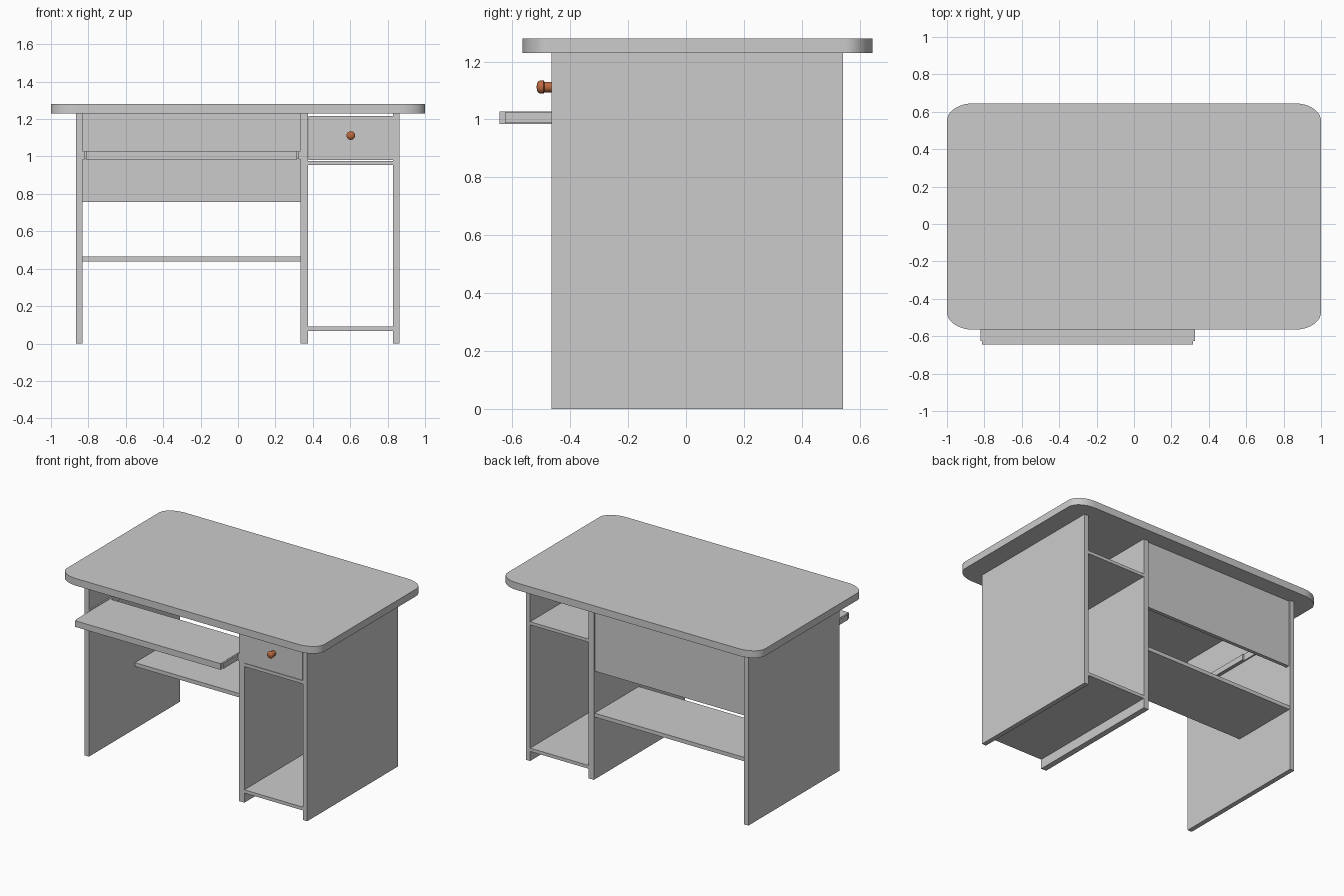
import bpy, bmesh, math
from mathutils import Matrix

if "Cube" in bpy.data.objects:
    bpy.data.objects.remove(bpy.data.objects["Cube"])


def mesh_object(name, bm):
    bmesh.ops.recalc_face_normals(bm, faces=bm.faces[:])
    me = bpy.data.meshes.new(name)
    bm.to_mesh(me)
    bm.free()
    ob = bpy.data.objects.new(name, me)
    bpy.context.collection.objects.link(ob)
    return ob


def board(name, x, y, z):
    """Box given by its (min, max) range on each axis."""
    bm = bmesh.new()
    bmesh.ops.create_cube(bm, size=1)
    for v in bm.verts:
        v.co = [(r[0] + r[1]) / 2 + c * (r[1] - r[0]) for r, c in zip((x, y, z), v.co)]
    return mesh_object(name, bm)


def smooth(ob, angle=30):
    bpy.ops.object.select_all(action='DESELECT')
    ob.select_set(True)
    bpy.context.view_layer.objects.active = ob
    bpy.ops.object.shade_smooth_by_angle(angle=math.radians(angle))


FRONT, BACK, TOP = -0.465, 0.543, 1.23

# Desktop with elliptical corners
bm = bmesh.new()
rx, ry, steps = 0.14, 0.095, 12
x0, y0, y1 = 1 - rx, -0.565 + ry, 0.645 - ry
ring = []
for q, (cx, cy) in enumerate([(x0, y1), (-x0, y1), (-x0, y0), (x0, y0)]):
    for i in range(steps + 1):
        a = math.pi / 2 * (q + i / steps)
        ring.append(bm.verts.new((cx + rx * math.cos(a), cy + ry * math.sin(a), TOP)))
face = bm.faces.new(ring)
ext = bmesh.ops.extrude_face_region(bm, geom=[face], use_keep_orig=True)
for g in ext['geom']:
    if isinstance(g, bmesh.types.BMVert):
        g.co.z = 1.28
smooth(mesh_object("desktop", bm))

# Upright panels
for name, xr in (("left_panel", (-0.865, -0.832)),
                 ("middle_panel", (0.335, 0.375)),
                 ("right_panel", (0.83, 0.863))):
    board(name, xr, (FRONT, BACK), (0, TOP))

# Back panel and foot shelf between left and middle panels
board("back_panel", (-0.832, 0.335), (0.505, 0.53), (0.757, TOP))
board("foot_shelf", (-0.832, 0.335), (0.045, 0.535), (0.438, 0.465))

# Cabinet shelves
board("cabinet_bottom_shelf", (0.375, 0.83), (FRONT, BACK), (0.067, 0.09))
board("drawer_shelf", (0.375, 0.83), (FRONT, BACK), (0.955, 0.977))

# Drawer: front plus open box
board("drawer_front", (0.377, 0.828), (FRONT, FRONT + 0.025), (0.98, 1.217))
board("drawer_floor", (0.385, 0.82), (-0.44, 0.15), (0.98, 0.99))
board("drawer_back", (0.385, 0.82), (0.14, 0.15), (0.99, 1.17))
for side, xa in (("left", 0.385), ("right", 0.81)):
    board("drawer_side_" + side, (xa, xa + 0.01), (-0.44, 0.14), (0.99, 1.17))

# Keyboard tray and its sliding rails
board("keyboard_tray", (-0.813, 0.315), (-0.645, -0.25), (0.985, 1.028))
for side, wall, d in (("left", -0.832, 1), ("right", 0.335, -1)):
    span = lambda a, b: sorted((wall + d * a, wall + d * b))
    board("fixed_rail_" + side, span(0, 0.01), (FRONT, 0.5), (0.983, 1.03))
    board("sliding_rail_" + side, span(0.01, 0.02), (-0.625, 0.1), (0.987, 1.026))

# Drawer knob: lathed profile of (radius, distance from the drawer)
profile = [(0, 0), (0.018, 0), (0.018, 0.024), (0.023, 0.027), (0.023, 0.039),
           (0.019, 0.046), (0.011, 0.050), (0, 0.051)]
bm = bmesh.new()
verts = [bm.verts.new((r, 0, h)) for r, h in profile]
edges = [bm.edges.new(p) for p in zip(verts, verts[1:])]
bmesh.ops.spin(bm, geom=verts + edges, axis=(0, 0, 1), cent=(0, 0, 0),
               angle=2 * math.pi, steps=24)
bmesh.ops.remove_doubles(bm, verts=bm.verts[:], dist=1e-5)
bm.transform(Matrix.Translation((0.603, FRONT, 1.112)) @ Matrix.Rotation(math.pi / 2, 4, 'X'))
knob = mesh_object("drawer_knob", bm)
smooth(knob, 35)
mat = bpy.data.materials.new("knob_copper")
mat.diffuse_color = (0.50, 0.14, 0.05, 1)
mat.use_nodes = True
mat.node_tree.nodes["Principled BSDF"].inputs["Base Color"].default_value = mat.diffuse_color
knob.data.materials.append(mat)
